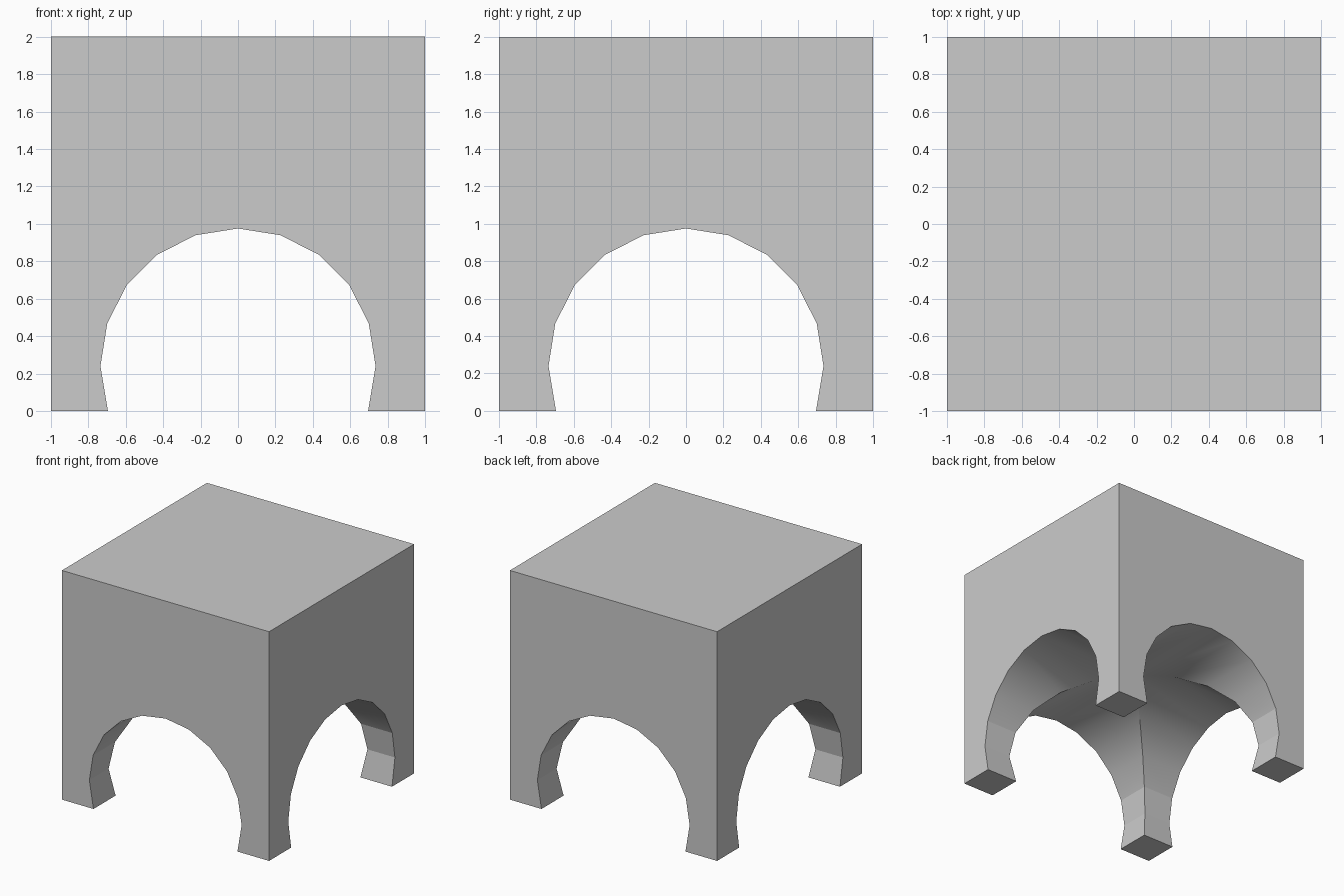
import bpy, bmesh
from math import sin, cos, pi, radians
from mathutils import Matrix

if "Cube" in bpy.data.objects:
    bpy.data.objects.remove(bpy.data.objects["Cube"])

# Arch profile: lower-clipped 20-sided circle, walked from right foot to left foot
R, CZ = 0.735, 0.24
arch = [(R * cos(i * pi / 10), CZ + R * sin(i * pi / 10)) for i in range(11)]
arch = [(0.695, 0.0)] + arch + [(-0.695, 0.0)]
foot = arch[0][0]

bm = bmesh.new()


def add_face(points, turn):
    return bm.faces.new([bm.verts.new(turn @ Matrix.Translation(p).translation) for p in points])


for k in range(4):
    turn = Matrix.Rotation(k * pi / 2, 4, 'Z')
    # Outer wall with the arched opening
    add_face([(-1, -1, 0), (-1, -1, 2), (1, -1, 2), (1, -1, 0)]
             + [(x, -1, z) for x, z in arch], turn)
    # Tunnel arm, ending on the diagonal groins of the crossing vault
    for (xa, za), (xb, zb) in zip(arch, arch[1:]):
        pts = [(xa, -1, za), (xb, -1, zb), (xb, -abs(xb), zb), (xa, -abs(xa), za)]
        face = add_face(pts, turn)
        face.smooth = (za + zb) / 2 > 0.47
    # Underside of one leg
    add_face([(foot, -1, 0), (1, -1, 0), (1, -foot, 0), (foot, -foot, 0)], turn)

# Flat top
add_face([(-1, -1, 2), (1, -1, 2), (1, 1, 2), (-1, 1, 2)], Matrix.Identity(4))

bmesh.ops.remove_doubles(bm, verts=bm.verts, dist=0.0005)
bmesh.ops.recalc_face_normals(bm, faces=bm.faces)

# Keep the wall rims and groins crisp
for e in bm.edges:
    e.smooth = e.calc_face_angle(pi) < radians(30)

mesh = bpy.data.meshes.new("arched_block")
bm.to_mesh(mesh)
bm.free()
bpy.context.collection.objects.link(bpy.data.objects.new("arched_block", mesh))
